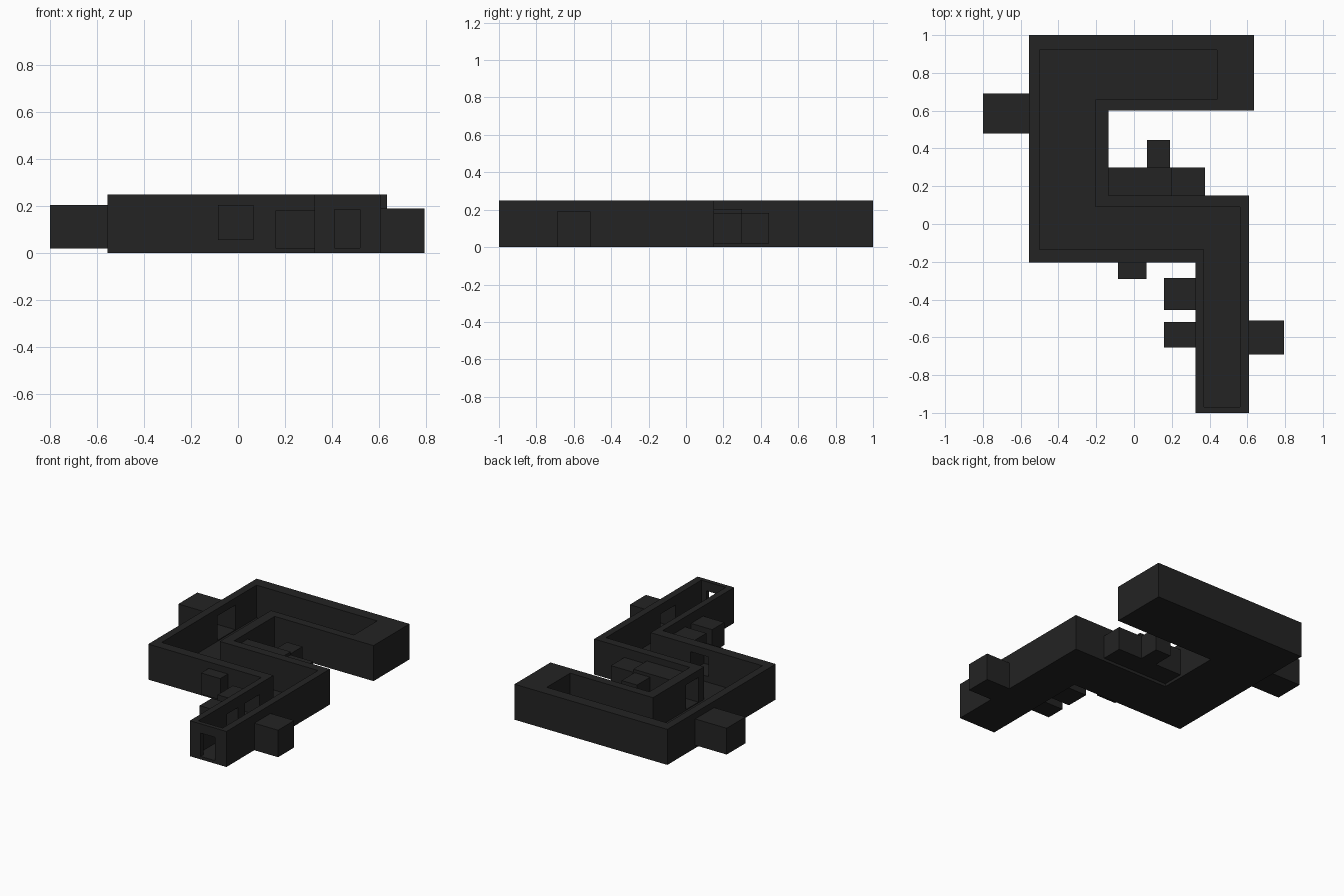
import bpy, bmesh

if "Cube" in bpy.data.objects:
    bpy.data.objects.remove(bpy.data.objects["Cube"])

dark = bpy.data.materials.new("charcoal")
dark.diffuse_color = (0.017, 0.017, 0.017, 1)
dark.use_nodes = True
dark.node_tree.nodes["Principled BSDF"].inputs["Base Color"].default_value = dark.diffuse_color
T = 0.006  # side room shell thickness


def prism(name, outline, z0, z1):
    """Extrude a flat outline between two heights."""
    bm = bmesh.new()
    face = bm.faces.new([bm.verts.new((x, y, z0)) for x, y in outline])
    ext = bmesh.ops.extrude_face_region(bm, geom=[face])
    for v in ext["geom"]:
        if isinstance(v, bmesh.types.BMVert):
            v.co.z = z1
    bmesh.ops.recalc_face_normals(bm, faces=bm.faces)
    me = bpy.data.meshes.new(name)
    bm.to_mesh(me)
    bm.free()
    me.materials.append(dark)
    ob = bpy.data.objects.new(name, me)
    bpy.context.collection.objects.link(ob)
    return ob


def box(name, lo, hi):
    return prism(name, [(lo[0], lo[1]), (hi[0], lo[1]), (hi[0], hi[1]), (lo[0], hi[1])], lo[2], hi[2])


def cut(ob, cutter):
    cutter.hide_render = True
    m = ob.modifiers.new("cut", "BOOLEAN")
    m.operation, m.solver, m.object = "DIFFERENCE", "EXACT", cutter
    bpy.context.view_layer.objects.active = ob
    bpy.ops.object.modifier_apply(modifier=m.name)


# winding main corridor: outer walls, hollowed from the top
outer = [(-.555, 1), (.635, 1), (.635, .6), (-.135, .6), (-.135, .15),
         (.61, .15), (.61, -1), (.325, -1), (.325, -.205), (-.555, -.205)]
inner = [(-.5, .92), (.44, .92), (.44, .66), (-.205, .66), (-.205, .09),
         (.56, .09), (.56, -.97), (.37, -.97), (.37, -.135), (-.5, -.135)]
corridor = prism("corridor", outer, 0, .25)
cutters = [prism("cavity_cutter", inner, .02, .4),
           box("entrance_cutter", (.41, -1.1, .021), (.52, -.95, .185))]
for c in cutters:
    cut(corridor, c)

# side rooms: name, low corner, high corner, open axis, open side, host
rooms = [
    ("left_room", (-.8, .48, .02), (-.555, .69, .205), 0, 1, "corridor"),
    ("inner_room", (-.135, .15, .02), (.2, .3, .205), 0, -1, "corridor"),
    ("inner_room_end", (.2, .15, .02), (.375, .3, .183), 0, -1, "inner_room"),
    ("inner_nook", (.07, .3, .02), (.19, .445, .183), 1, -1, "inner_room"),
    ("window_nook", (-.085, -.29, .055), (.065, -.205, .205), 1, 1, "corridor"),
    ("cell_back", (.16, -.455, .02), (.325, -.285, .18), 0, 1, "corridor"),
    ("cell_front", (.16, -.655, .02), (.325, -.52, .18), 0, 1, "corridor"),
    ("right_room", (.61, -.69, 0), (.795, -.51, .19), 0, -1, "corridor"),
]
for name, lo, hi, axis, side, host in rooms:
    room = box(name, lo, hi)
    a, b = [v + T for v in lo], [v - T for v in hi]
    a[2] = max(a[2], .026)
    reach = .09 if host == "corridor" else .03
    if side > 0:
        b[axis] += reach
    else:
        a[axis] -= reach
    c = box(name + "_cutter", a, b)
    cutters.append(c)
    cut(room, c)
    cut(bpy.data.objects[host], c)

for c in cutters:
    bpy.data.objects.remove(c)
